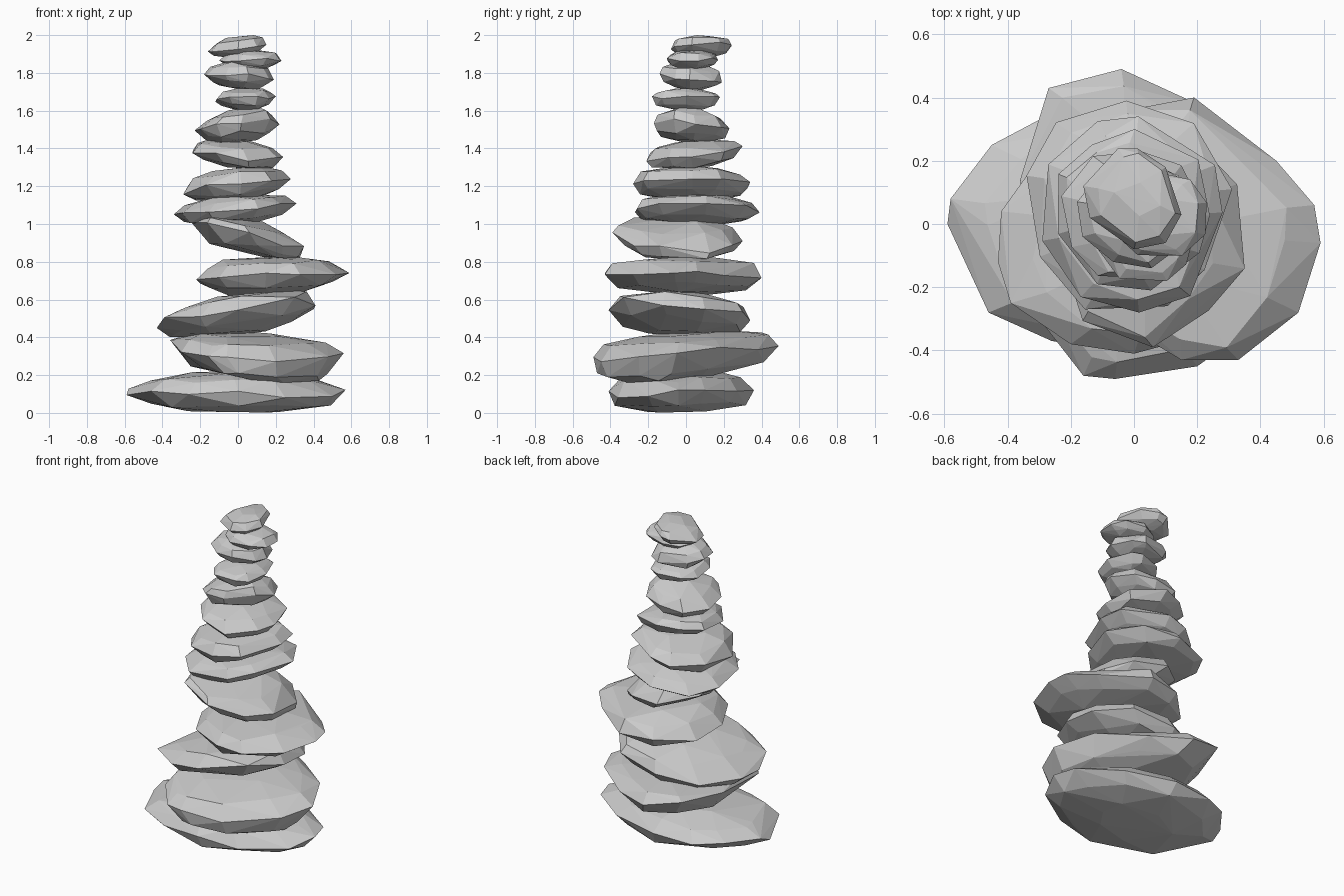
import bpy, bmesh, random
from math import sin, cos, pi

if "Cube" in bpy.data.objects:
    bpy.data.objects.remove(bpy.data.objects["Cube"])


def outline(x, y, rng, n=9):
    """Irregular rounded plan shape that exactly fills the given x and y ranges."""
    pts = []
    start = rng.uniform(0, 2 * pi)
    for i in range(n):
        a = start + 2 * pi * (i + rng.uniform(-0.25, 0.25)) / n
        r = rng.uniform(0.93, 1.06)
        pts.append((r * cos(a), r * sin(a)))
    fitted = []
    for axis, (lo, hi) in enumerate((x, y)):
        vals = [p[axis] for p in pts]
        a, b = min(vals), max(vals)
        fitted.append([lo + (v - a) / (b - a) * (hi - lo) for v in vals])
    return list(zip(*fitted))


def stone(name, seed, z, tilt_x, tilt_y, x=None, y=None, plan=None,
          top=(0, 0), bottom=(0, 0), keep=0.65):
    """Faceted pebble: tilted rim, shoulder rings and caps wrapped in a hull.
    tilt_x / tilt_y give the rim height at the left/right and front/back ends,
    top / bottom shift the caps sideways, keep is how far the caps follow the tilt."""
    rng = random.Random(seed)
    plan = plan or outline(x, y, rng)
    xs, ys = [p[0] for p in plan], [p[1] for p in plan]
    cx, cy = (min(xs) + max(xs)) / 2, (min(ys) + max(ys)) / 2
    hx, hy = (max(xs) - min(xs)) / 2, (max(ys) - min(ys)) / 2
    mid = (sum(tilt_x) + sum(tilt_y)) / 4
    thick = z[1] - z[0]

    def rim_z(px, py, k=1.0):
        return mid + k * ((tilt_x[1] - tilt_x[0]) / 2 * (px - cx) / hx
                          + (tilt_y[1] - tilt_y[0]) / 2 * (py - cy) / hy)

    pts = [(px, py, rim_z(px, py) + rng.uniform(-.1, .1) * thick) for px, py in plan]
    for side, limit, (sx, sy) in ((1, z[1], top), (-1, z[0], bottom)):
        # cap: every second outline point, drawn in towards the middle
        cap = []
        for px, py in plan[(side < 0)::2]:
            s = rng.uniform(0.28, 0.58)
            cap.append((cx + sx + (px - cx) * s, cy + sy + (py - cy) * s))
        edge = max(side * rim_z(*p, keep) for p in cap)
        rise = max(side * limit - edge, 0.02)
        for p in cap:
            pts.append((*p, rim_z(*p, keep) + side * rise * rng.uniform(.9, 1.03)))
        # shoulder
        for px, py in plan:
            s = rng.uniform(-.07, .04)
            qx = cx + sx * .3 + (px - cx) * (.8 + s)
            qy = cy + sy * .3 + (py - cy) * (.88 + s)
            pts.append((qx, qy, rim_z(qx, qy, (1 + keep) / 2)
                        + side * rise * rng.uniform(.45, .72)))
    bm = bmesh.new()
    for px, py, pz in pts:
        bm.verts.new((min(max(px, min(xs)), max(xs)), min(max(py, min(ys)), max(ys)),
                      min(max(pz, z[0]), z[1])))
    bmesh.ops.convex_hull(bm, input=bm.verts)
    loose = [v for v in bm.verts if not v.link_faces]
    bmesh.ops.delete(bm, geom=loose, context='VERTS')
    bmesh.ops.recalc_face_normals(bm, faces=bm.faces)
    mesh = bpy.data.meshes.new(name)
    bm.to_mesh(mesh)
    bm.free()
    bpy.context.collection.objects.link(bpy.data.objects.new(name, mesh))


# Four wide lower stones with distinct plan shapes
stone("base_stone", 1, (0, .22), (.11, .11), (.1, .12), top=(-.05, 0), bottom=(.05, 0), plan=[
    (-.59, 0), (-.58, .08), (-.45, .25), (-.28, .34), (-.02, .36), (.3, .27), (.53, .1),
    (.57, -.04), (.5, -.2), (.25, -.36), (0, -.41), (-.26, -.37), (-.46, -.28)])
stone("second_stone", 2, (.16, .44), (.35, .31), (.28, .37), top=(-.07, .03), bottom=(.1, -.12), plan=[
    (-.36, .14), (-.27, .43), (-.04, .49), (.2, .38), (.45, .18), (.56, -.05),
    (.48, -.25), (.2, -.45), (-.06, -.49), (-.16, -.48), (-.3, -.3)])
stone("third_stone", 3, (.4, .65), (.45, .58), (.56, .49), top=(.08, 0), bottom=(-.03, .03), plan=[
    (-.43, -.12), (-.42, .04), (-.27, .25), (-.02, .34), (.25, .3), (.4, .1),
    (.41, -.12), (.3, -.33), (0, -.41), (-.2, -.38), (-.39, -.25)])
stone("fourth_stone", 4, (.62, .83), (.69, .75), (.73, .73), top=(-.04, 0), bottom=(-.05, 0), plan=[
    (.19, .4), (.45, .2), (.57, .06), (.59, -.06), (.52, -.28), (.33, -.43),
    (.15, -.43), (-.1, -.28), (-.22, -.05), (-.2, .18), (-.02, .36)])

# Smaller stones towards the top
stone("fifth_stone", 5, (.81, 1.04), (1.0, .87), (.94, .91), (-.25, .35), (-.39, .3),
      top=(-.08, 0), bottom=(.15, 0), keep=.4)
stone("sixth_stone", 6, (.99, 1.16), (1.04, 1.1), (1.08, 1.07), (-.34, .31), (-.27, .39))
stone("seventh_stone", 7, (1.12, 1.31), (1.17, 1.25), (1.22, 1.21), (-.29, .28), (-.28, .34))
stone("eighth_stone", 8, (1.29, 1.45), (1.39, 1.36), (1.35, 1.4), (-.24, .24), (-.21, .3),
      top=(-.05, 0), bottom=(.05, 0))
stone("ninth_stone", 9, (1.43, 1.62), (1.48, 1.54), (1.54, 1.5), (-.23, .22), (-.17, .23),
      top=(.05, -.02))
stone("tenth_stone", 10, (1.6, 1.72), (1.66, 1.67), (1.67, 1.66), (-.12, .2), (-.18, .18))
stone("eleventh_stone", 11, (1.71, 1.86), (1.79, 1.77), (1.8, 1.77), (-.18, .19), (-.14, .19))
stone("twelfth_stone", 12, (1.82, 1.92), (1.86, 1.87), (1.87, 1.87), (-.1, .23), (-.1, .17))
stone("top_stone", 13, (1.88, 2.0), (1.92, 1.96), (1.93, 1.94), top=(.02, 0), plan=[
    (-.16, .12), (-.05, .24), (.01, .24), (.1, .18), (.15, .03), (.1, -.06),
    (0, -.08), (-.14, .02)])
